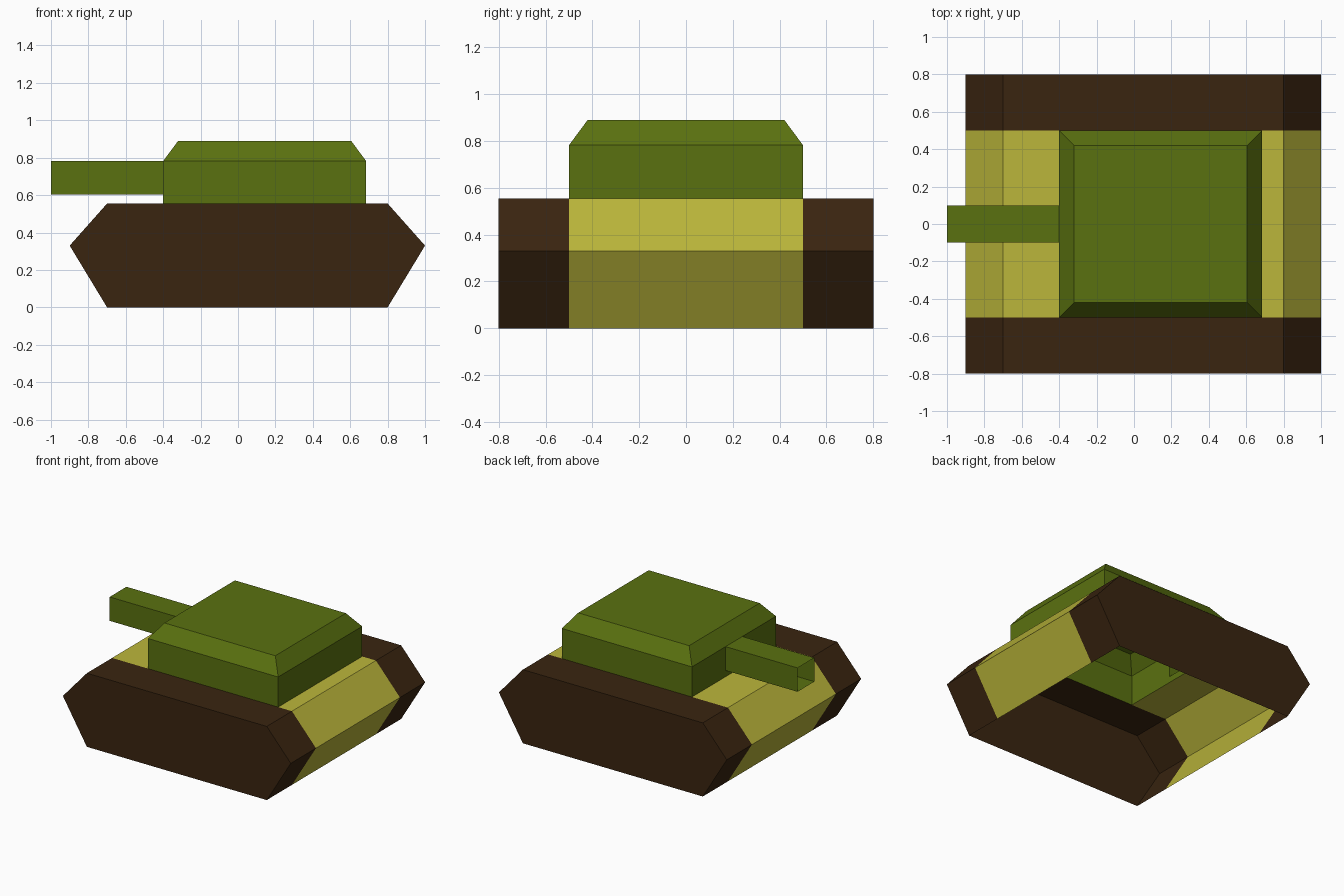
import bpy

if "Cube" in bpy.data.objects:
    bpy.data.objects.remove(bpy.data.objects["Cube"])


def material(name, rgb):
    m = bpy.data.materials.new(name)
    m.diffuse_color = (*rgb, 1)
    m.use_nodes = True
    m.node_tree.nodes["Principled BSDF"].inputs["Base Color"].default_value = m.diffuse_color
    return m


BROWN = material("track brown", (0.042, 0.018, 0.005))
YELLOW = material("hull yellow", (0.50, 0.47, 0.043))
GREEN = material("turret green", (0.102, 0.165, 0.005))


def build(name, polygons, mat):
    """Make an object from a list of polygons, welding shared corners."""
    index, faces = {}, []
    for poly in polygons:
        faces.append([index.setdefault(tuple(p), len(index)) for p in poly])
    mesh = bpy.data.meshes.new(name)
    mesh.from_pydata(list(index), [], faces)
    mesh.materials.append(mat)
    ob = bpy.data.objects.new(name, mesh)
    bpy.context.collection.objects.link(ob)
    return ob


def strip(profile, y0, y1):
    """Sweep an open xz profile from y0 to y1."""
    return [[(a[0], y0, a[1]), (b[0], y0, b[1]), (b[0], y1, b[1]), (a[0], y1, a[1])]
            for a, b in zip(profile, profile[1:])]


def bridge(r0, r1):
    """Quads between two closed rings."""
    n = len(r0)
    return [[r0[i], r0[(i + 1) % n], r1[(i + 1) % n], r1[i]] for i in range(n)]


# Shared side profile, open along the bottom
TOP = 0.555
front_end = [(-0.7, 0), (-0.9, 0.33), (-0.7, TOP)]
rear_end = [(0.8, TOP), (1.0, 0.33), (0.8, 0)]
profile = front_end + rear_end
X0, X1 = -0.4, 0.685   # turret footprint

# Tracks: hollow shells with an outer side wall
for name, side in (("right_side_track", -1), ("left_side_track", 1)):
    y0, y1 = sorted((0.5 * side, 0.8 * side))
    cap = [(x, 0.8 * side, z) for x, z in profile][::side]
    build(name, strip(profile, y0, y1) + [cap], BROWN)

# Hull: sloped ends and deck, open below the turret
build("hull", strip(front_end + [(X0, TOP)], -0.5, 0.5)
      + strip([(X1, TOP)] + rear_end, -0.5, 0.5), YELLOW)


# Turret: walls, sloped shoulder and roof, with a gun opening in the -x wall
def ring(inset, z):
    x0, x1, y = X0 + inset, X1 - inset, 0.5 - inset
    return [(x0, -y, z), (x1, -y, z), (x1, y, z), (x0, y, z)]


SHOULDER, GUN_LOW, GUN_W = 0.782, 0.602, 0.1
base, shoulder, roof = ring(0, TOP), ring(0, SHOULDER), ring(0.08, 0.89)
gun_wall = [(X0, y, z) for y, z in (
    (0.5, TOP), (-0.5, TOP), (-0.5, SHOULDER), (-GUN_W, SHOULDER),
    (-GUN_W, GUN_LOW), (GUN_W, GUN_LOW), (GUN_W, SHOULDER), (0.5, SHOULDER))]
build("turret", bridge(base, shoulder)[:3] + [gun_wall]
      + bridge(shoulder, roof) + [roof], GREEN)


# Gun barrel: open square tube
def bore(x):
    return [(x, -GUN_W, GUN_LOW), (x, GUN_W, GUN_LOW),
            (x, GUN_W, SHOULDER), (x, -GUN_W, SHOULDER)]


build("gun_barrel", bridge(bore(-1.0), bore(X0)), GREEN)
